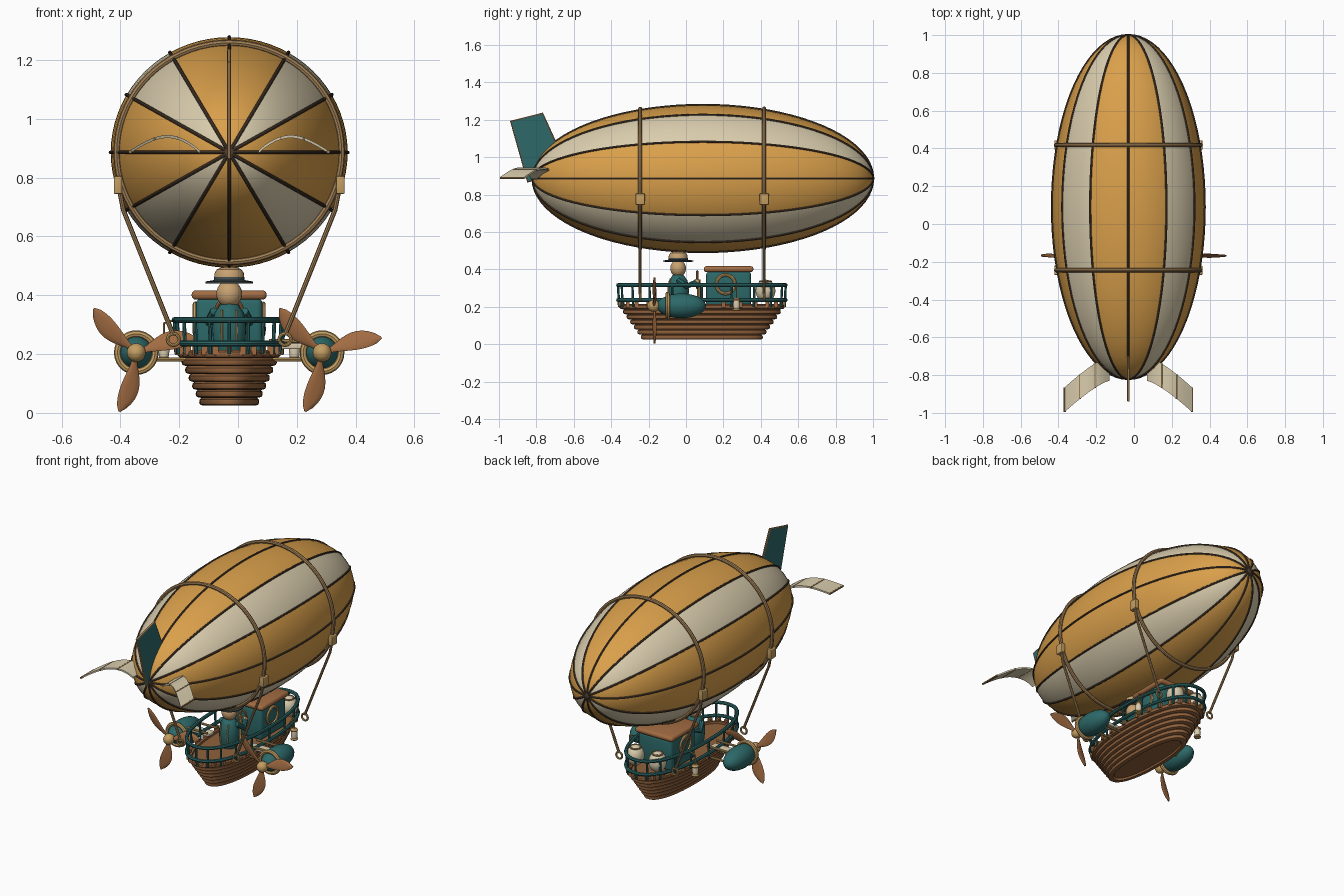
import bpy, bmesh, math
from math import sin, cos, pi, sqrt, radians
from mathutils import Matrix, Vector

cube = bpy.data.objects.get("Cube")
if cube:
    bpy.data.objects.remove(cube)

CX = -0.03            # model centreline
MY = 0.085            # middle of the gondola along y
EY, EZ = 0.09, 0.886  # envelope centre
EL, EW, EH = 0.91, 0.403, 0.392


def material(name, r, g, b):
    m = bpy.data.materials.new(name)
    m.use_nodes = True
    m.diffuse_color = (r, g, b, 1)
    m.node_tree.nodes["Principled BSDF"].inputs["Base Color"].default_value = (r, g, b, 1)
    return m


orange = material("orange cloth", .70, .35, .07)
cream = material("cream cloth", .70, .61, .42)
teal = material("teal paint", .026, .14, .14)
wood = material("warm wood", .36, .15, .055)
plank = material("plank wood", .28, .12, .045)
brass = material("brass", .55, .34, .12)
rope = material("tan rope", .35, .21, .09)
seam = material("dark seam", .08, .05, .03)
skin = material("skin and straw", .58, .36, .17)
slate = material("slate band", .06, .085, .09)


def place(name, mesh, mats):
    for m in mats:
        mesh.materials.append(m)
    mesh.shade_smooth()
    mesh.set_sharp_from_angle(angle=radians(35))
    ob = bpy.data.objects.new(name, mesh)
    ob.location.x = CX
    bpy.context.collection.objects.link(ob)
    return ob


def finish(name, bm, *mats):
    bmesh.ops.recalc_face_normals(bm, faces=bm.faces)
    mesh = bpy.data.meshes.new(name)
    bm.to_mesh(mesh)
    bm.free()
    return place(name, mesh, mats)


def loft(bm, rings, caps=True):
    rows = [[bm.verts.new(p) for p in ring] for ring in rings]
    n = len(rows[0])
    for a, b in zip(rows, rows[1:]):
        for i in range(n):
            j = (i + 1) % n
            bm.faces.new((a[i], a[j], b[j], b[i]))
    if caps:
        bm.faces.new(rows[0])
        bm.faces.new(rows[-1])


def tube(name, paths, r, mat, closed=False, sides=2):
    cu = bpy.data.curves.new(name, "CURVE")
    cu.dimensions = "3D"
    cu.bevel_depth, cu.bevel_resolution, cu.use_fill_caps = r, sides, True
    for path in paths:
        sp = cu.splines.new("POLY")
        sp.points.add(len(path) - 1)
        for p, co in zip(sp.points, path):
            p.co = (*co, 1)
        sp.use_cyclic_u = closed
    tmp = bpy.data.objects.new(name, cu)
    mesh = bpy.data.meshes.new_from_object(tmp)
    bpy.data.objects.remove(tmp)
    mesh.materials.clear()
    return place(name, mesh, [mat])


def ball(name, loc, scale, mat):
    bm = bmesh.new()
    bmesh.ops.create_uvsphere(bm, u_segments=24, v_segments=14, radius=1,
                              matrix=Matrix.Translation(loc) @ Matrix.Diagonal((*scale, 1)))
    return finish(name, bm, mat)


def box(name, boxes, mat, bevel=0):
    bm = bmesh.new()
    for loc, size in boxes:
        bmesh.ops.create_cube(bm, size=1, matrix=Matrix.Translation(loc) @ Matrix.Diagonal((*size, 1)))
    if bevel:
        bmesh.ops.bevel(bm, geom=bm.edges[:], offset=bevel, segments=3, affect="EDGES", profile=.5)
    return finish(name, bm, mat)


def lathe(name, loc, profile, mat, n=24):
    """Turned part about a vertical axis; profile is (radius, z)."""
    bm = bmesh.new()
    loft(bm, [[(loc[0] + r * cos(2*pi*i/n), loc[1] + r * sin(2*pi*i/n), loc[2] + z)
               for i in range(n)] for r, z in profile])
    return finish(name, bm, mat)


def circle(loc, r, normal, n=28):
    q = Vector(normal).to_track_quat("Z", "Y")
    return [Vector(loc) + q @ Vector((r * cos(2*pi*i/n), r * sin(2*pi*i/n), 0)) for i in range(n)]


def plan(a, b, z, n=56):
    """Boat-shaped outline: a slightly squared ellipse."""
    def f(v):
        return math.copysign(abs(v) ** .88, v)
    return [(a * f(cos(2*pi*i/n)), MY + b * f(sin(2*pi*i/n)), z) for i in range(n)]


# Envelope with twelve gores
def skin_point(t, a, grow=0.0):
    s = sin(t)
    return ((EW * s + grow) * cos(a), EY - EL * cos(t), EZ + (EH * s + grow) * sin(a))


bm = bmesh.new()
loft(bm, [[skin_point(pi * (k + .03) / 36.06, 2*pi*i/72) for i in range(72)] for k in range(37)])
for f in bm.faces:
    c = f.calc_center_median()
    ang = math.degrees(math.atan2(abs(c.z - EZ) / EH, abs(c.x) / EW))
    f.material_index = 1 if 30 < ang < 60 else 0
finish("envelope", bm, orange, cream)
tube("envelope_seams", [[skin_point(pi * k / 40, 2*pi*g/12, .001) for k in range(41)]
                        for g in range(12)], .006, seam)
for y, label in ((EY - EL, "stern"), (EY + EL, "bow")):
    ball(label + "_cap", (0, y, EZ), (.018, .007, .018), seam)

# Hoops, buckles and suspension ropes
for y, label in ((-.245, "rear"), (.418, "front")):
    t = math.acos((EY - y) / EL)
    tube(label + "_hoop", [[skin_point(t, 2*pi*i/72, .008) for i in range(72)]], .011, rope, True)
    for s, side in ((1, "left"), (-1, "right")):
        box(f"{label}_{side}_buckle", [((s * .378, y, .775), (.028, .05, .06))], brass, .004)
        tube(f"{label}_{side}_rope", [[(s * .374, y, .76), (s * .36, y, .69), (s * .19, y, .265)]], .008, rope)
        tube(f"{label}_{side}_rope_ring", [circle((s * .19, y, .25), .02, (0, 1, 0), 16)], .006, brass, True)

# Rudder
bm = bmesh.new()
outline = [(-.935, 1.19), (-.768, 1.232), (-.70, 1.08), (-.74, .90), (-.845, .87)]
loft(bm, [[(x, y, z) for y, z in outline] for x in (-.006, .006)])
finish("rudder", bm, teal)
tube("rudder_edge", [[(0, y, z) for y, z in outline]], .007, rope, True)


# Curved tail fins
def fin_point(s, t, v):
    return (s * (.10 + .237 * t), -.70 - .13 * v - .165 * t ** 1.3, .888 + .052 * sin(pi * t ** .9))


for s, side in ((1, "left"), (-1, "right")):
    bm = bmesh.new()
    rings = []
    for k in range(13):
        lead, trail = Vector(fin_point(s, k / 12, 0)), Vector(fin_point(s, k / 12, 1))
        up = Vector((0, 0, .005))
        rings.append([lead - up, trail - up, trail + up, lead + up])
    loft(bm, rings)
    finish(side + "_tail_fin", bm, cream)
    tube(side + "_tail_fin_battens", [[fin_point(s, t, 0), fin_point(s, t, 1)] for t in (.33, .66, 1)],
         .006, rope)

# Hull built of rounded plank courses, with a deck
COURSES, STEP = 7, .027
rings = [plan(.07, .28, .035), plan(.075, .29, .025)]
for c in range(COURSES):
    t = c / (COURSES - 1)
    a, b, z = .098 + .072 * t, .322 + .115 * t, .025 + c * STEP
    for d, h in ((-.008, 0), (.001, .12), (.004, .4), (.003, .75), (-.004, .97)):
        rings.append(plan(a + d, b + d, z + h * STEP))
rings += [plan(.15, .417, .214), plan(.15, .417, .2)]
bm = bmesh.new()
loft(bm, rings)
finish("hull", bm, plank)

# Railing with posts and gunwale blocks
for z, label in ((.236, "lower"), (.316, "upper")):
    tube(label + "_rail", [plan(.185, .448, z)], .0105, teal, True)
foot, head = plan(.18, .443, .2, 20), plan(.185, .448, .316, 20)
tube("railing_posts", list(zip(foot, head)), .0065, teal)
box("gunwale_blocks", [((x * .97, MY + (y - MY) * .98, .212), (.02, .02, .03)) for x, y, z in plan(.18, .443, 0, 28)], wood)
bm = bmesh.new()
for x, y, z in plan(.173, .439, .2, 28):
    bmesh.ops.create_icosphere(bm, subdivisions=1, radius=.006, matrix=Matrix.Translation((x, y, z)))
finish("hull_nails", bm, brass)

# Cabin with roof and portholes
box("cabin", [((0, .228, .295), (.226, .24, .19))], teal, .018)
box("cabin_roof", [((0, .228, .401), (.255, .265, .032))], wood, .014)
for s, side in ((1, "left"), (-1, "right")):
    tube(side + "_porthole_rim", [circle((s * .115, .212, .32), .05, (1, 0, 0))], .009, brass, True)
    ball(side + "_porthole_glass", (s * .112, .212, .32), (.006, .045, .045), teal)
    # Cargo sacks
    ball(side + "_sack", (s * .075, .425, .285), (.05, .053, .06), cream)
    tube(side + "_sack_tie", [circle((s * .075, .425, .335), .03, (0, 0, 1), 16)], .005, rope, True)
    # Lanterns on short arms
    tube(side + "_lantern_arm", [[(s * .185, .27, .316), (s * .222, .27, .305), (s * .222, .27, .245)]], .004, brass)
    lathe(side + "_lantern_glass", (s * .222, .27, .19), [(.016, 0), (.019, .022), (.016, .044)], cream, 12)
    for z, label in ((.178, "base"), (.232, "cap")):
        lathe(f"{side}_lantern_{label}", (s * .222, .27, z), [(.019, 0), (.022, .006), (.012, .016)], brass, 12)

# Engine pods, struts and propellers
for s, side in ((1, "left"), (-1, "right")):
    ex, ez, py = s * .316, .205, -.168
    ball(side + "_engine_pod", (ex, -.025, ez), (.066, .132, .066), teal)
    tube(side + "_pod_ring", [circle((ex, -.098, ez), .064, (0, 1, 0))], .012, brass, True)
    tube(side + "_shaft", [[(ex, -.13, ez), (ex, py, ez)]], .018, brass)
    ball(side + "_hub", (ex, py - .005, ez), (.032, .034, .032), brass)
    box(side + "_strut", [((s * .2, -.02, ez + .022), (.13, .05, .02))], cream, .004)
    tube(side + "_strut_bars", [[(s * .135, y, z), (s * .28, y, z)] for y in (-.06, .03) for z in (.182, .245)],
         .007, brass)
    bm = bmesh.new()
    for blade in range(3):
        turn = Matrix.Translation((ex, py, ez)) @ Matrix.Rotation(-radians(14 + 120 * blade), 4, "Y")
        rings = []
        for k in range(11):
            t = k / 10
            w = .005 + .028 * sin(pi * t ** 1.25) ** .8 if k < 10 else .003
            w = max(w, .011 * (1 - t))
            twist = radians(24 - 12 * t)
            ring = []
            for i in range(10):
                u, v = w * cos(2*pi*i/10), .005 * sin(2*pi*i/10)
                ring.append(turn @ Vector((.02 + .189 * t, u * sin(twist) + v * cos(twist),
                                           u * cos(twist) - v * sin(twist) + .012 * sin(pi * t))))
            rings.append(ring)
        loft(bm, rings)
    finish(side + "_propeller", bm, wood)

# Pilot facing the bow, with a brimmed hat
PY = -.042
lathe("pilot_body", (0, PY, .2), [(.045, 0), (.054, .03), (.058, .09), (.05, .14), (.03, .168), (.015, .175)], teal)
ball("pilot_head", (0, PY, .405), (.044, .042, .046), skin)
lathe("hat_brim", (0, PY, .44), [(.06, 0), (.081, .001), (.081, .007), (.05, .012)], slate)
lathe("hat_band", (0, PY, .448), [(.052, 0), (.052, .014)], slate)
lathe("hat_crown", (0, PY, .46), [(.051, 0), (.05, .015), (.042, .028), (.025, .035), (.006, .037)], skin)
for s, side in ((1, "left"), (-1, "right")):
    tube(side + "_arm", [[(s * .05, PY, .345), (s * .068, PY + .045, .31), (s * .04, PY + .095, .33)]], .016, teal)
    ball(side + "_hand", (s * .04, PY + .1, .335), (.015, .015, .015), skin)
    tube(side + "_brace", [[(s * .025, PY - .042, .35), (s * .025, PY - .053, .30), (s * .025, PY - .049, .23)]],
         .004, brass)

# Steering wheel on a post
wheel = circle((0, .06, .345), .045, (0, 1, 0))
tube("steering_wheel", [wheel], .006, wood, True)
tube("wheel_spokes", [[wheel[i], wheel[i + 14]] for i in (0, 5, 9)], .004, brass)
tube("wheel_post", [[(0, .068, .2), (0, .068, .345)]], .009, brass)
